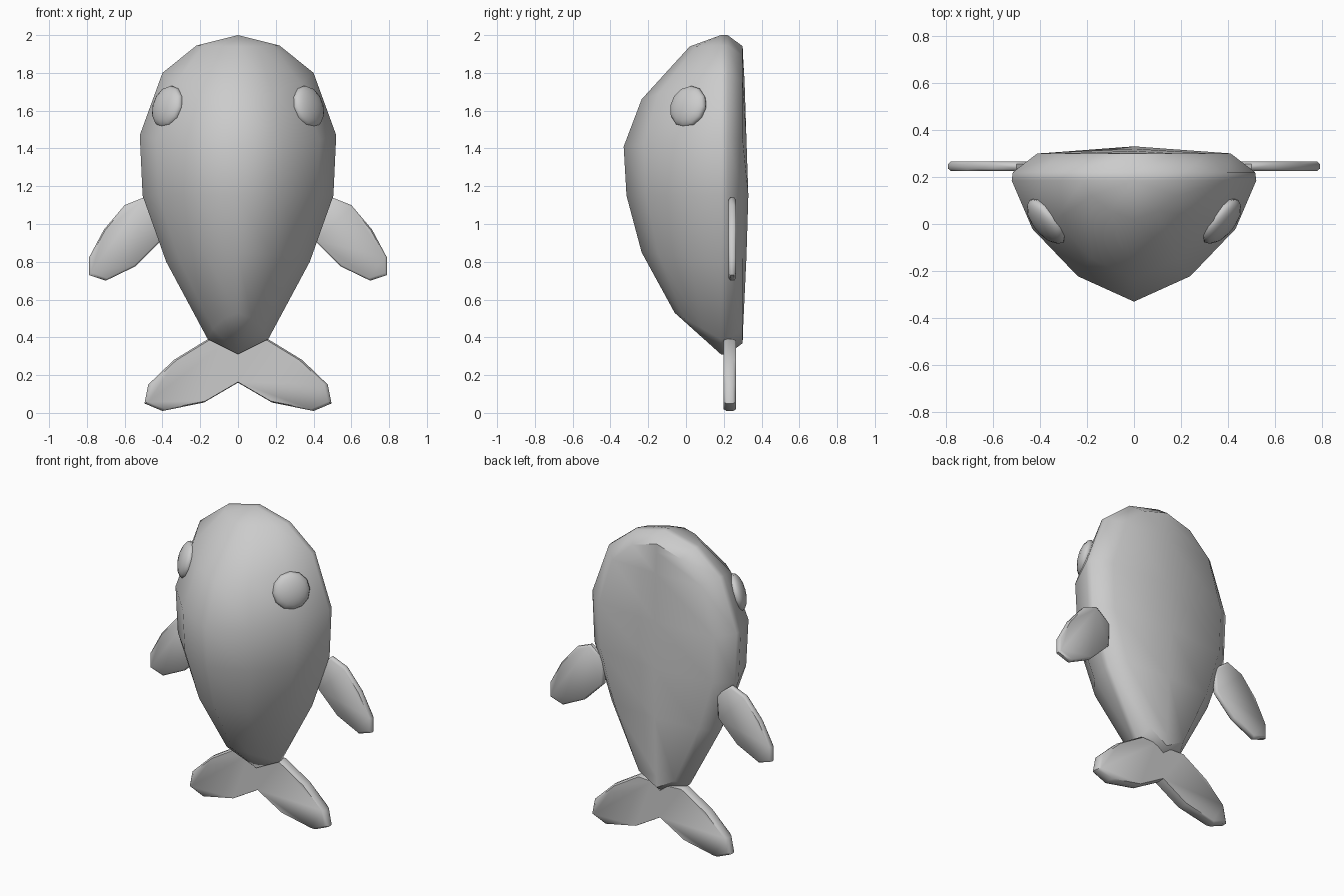
import bpy, bmesh, math
from mathutils import Vector

if "Cube" in bpy.data.objects:
    bpy.data.objects.remove(bpy.data.objects["Cube"])


def finish(name, bm, angle):
    bmesh.ops.remove_doubles(bm, verts=bm.verts, dist=0.0005)
    bmesh.ops.recalc_face_normals(bm, faces=bm.faces)
    me = bpy.data.meshes.new(name)
    bm.to_mesh(me)
    bm.free()
    ob = bpy.data.objects.new(name, me)
    bpy.context.collection.objects.link(ob)
    bpy.ops.object.select_all(action='DESELECT')
    ob.select_set(True)
    bpy.context.view_layer.objects.active = ob
    bpy.ops.object.shade_smooth_by_angle(angle=math.radians(angle))
    return ob


# Body: lofted cross-sections, pointed at both ends, domed front, flat back
# each row: half width, rim z, front y, front z, back centre y
rows = [
    (0, 2.0, 0.185, 2.0, 0.30),
    (0.22, 1.945, 0.02, 1.94, 0.302),
    (0.40, 1.80, -0.235, 1.66, 0.31),
    (0.52, 1.47, -0.33, 1.41, 0.32),
    (0.505, 1.15, -0.315, 1.15, 0.33),
    (0.38, 0.80, -0.235, 0.85, 0.32),
    (0.16, 0.39, -0.06, 0.53, 0.302),
    (0, 0.31, 0.185, 0.31, 0.295),
]


def section(w, rz, fy, fz, by):
    half = []
    for fx, t in ((0, 1), (0.46, 0.79), (0.83, 0.40), (1, 0)):
        half.append((w * fx, 0.185 + (fy - 0.185) * t, rz + (fz - rz) * t))
    bz = 1.16 + (rz - 1.16) * 0.93
    half += [(w * 0.99, 0.22, rz), (w * 0.79, 0.30, bz), (0, by, bz)]
    return half + [(-x, y, z) for x, y, z in half[-2:0:-1]]


bm = bmesh.new()
rings = [[bm.verts.new(p) for p in section(*r)] for r in rows]
for a, b in zip(rings, rings[1:]):
    for i in range(len(a)):
        j = (i + 1) % len(a)
        bm.faces.new((a[i], a[j], b[j], b[i]))
finish("body", bm, 50)


# Flat rounded plates for fins and tail
def plate(name, outline, pivot, y, half, inset, side):
    bm = bmesh.new()
    layers = []
    for dy, s in ((-half, inset), (-half * 0.5, 1), (half * 0.5, 1), (half, inset)):
        layers.append([bm.verts.new((side * (pivot[0] + (x - pivot[0]) * s), y + dy,
                                     pivot[1] + (z - pivot[1]) * s)) for x, z in outline])
    n = len(outline)
    for a, b in zip(layers, layers[1:]):
        for i in range(n):
            j = (i + 1) % n
            bm.faces.new((a[i], a[j], b[j], b[i]))
    bm.faces.new(layers[0])
    bm.faces.new(layers[-1])
    finish(name, bm, 50)


fin = [(0.40, 1.06), (0.50, 1.14), (0.60, 1.10), (0.71, 0.97), (0.79, 0.82),
       (0.79, 0.73), (0.70, 0.70), (0.545, 0.775), (0.41, 0.91)]
lobe = [(0, 0.34), (0.06, 0.385), (0.16, 0.39), (0.34, 0.28), (0.475, 0.15),
        (0.495, 0.05), (0.40, 0.01), (0.18, 0.055), (0, 0.16)]

for side, label in ((1, "right"), (-1, "left")):
    plate(label + "_fin", fin, (0.6, 0.92), 0.245, 0.02, 0.94, side)
    plate(label + "_tail_lobe", lobe, (0, 0.25), 0.232, 0.034, 0.96, side)
    # Eyes: flattened spheres lying on the front dome
    bm = bmesh.new()
    bmesh.ops.create_uvsphere(bm, u_segments=12, v_segments=8, radius=0.115)
    eye = finish(label + "_eye", bm, 50)
    eye.scale = (1, 1, 0.45)
    normal = Vector((side * 0.76, -0.60, 0.26))
    eye.rotation_euler = normal.to_track_quat('Z', 'Y').to_euler()
    eye.location = (side * 0.372, 0.012, 1.62)
